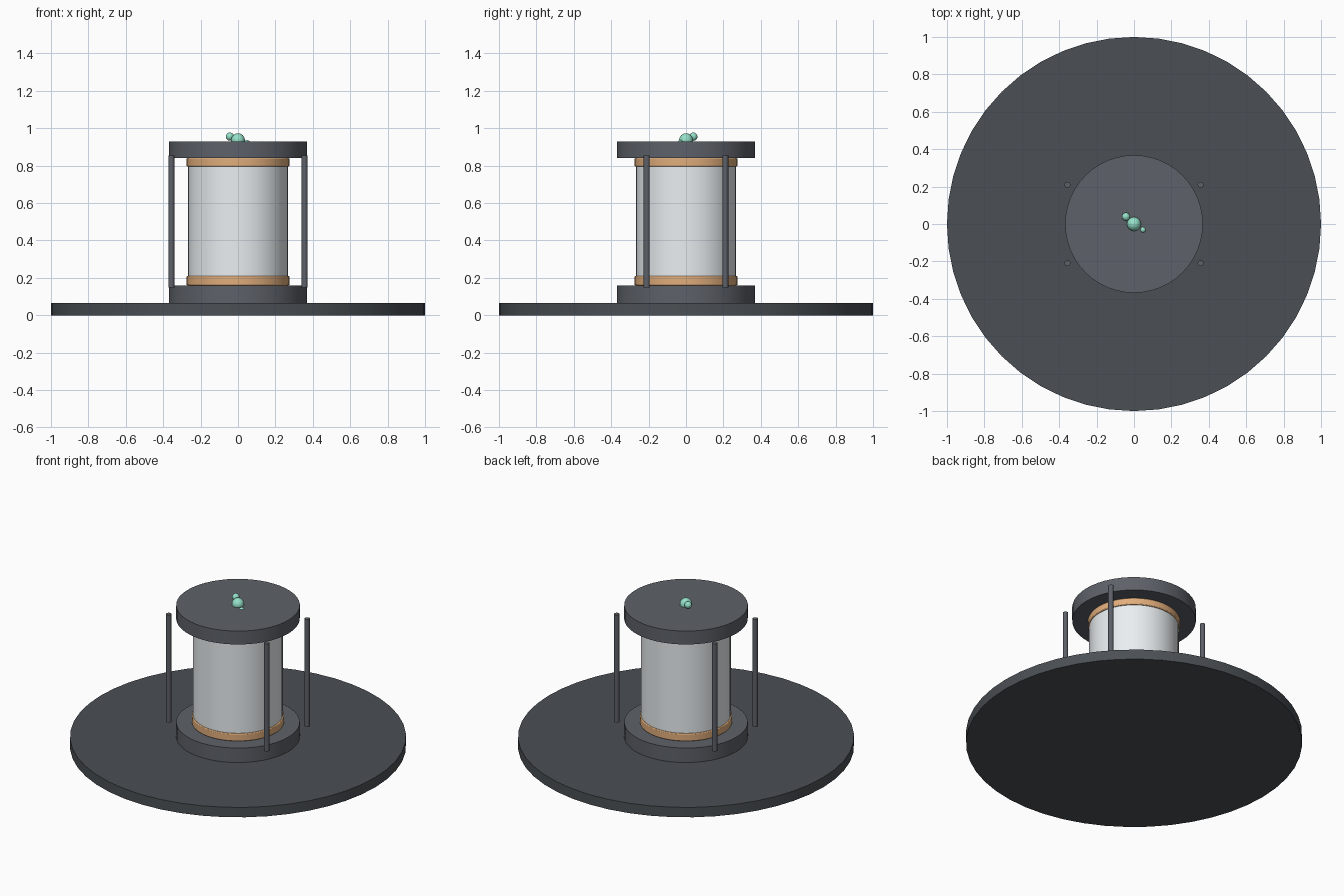
import bpy
from math import radians

if "Cube" in bpy.data.objects:
    bpy.data.objects.remove(bpy.data.objects["Cube"])


def material(name, rgb):
    m = bpy.data.materials.new(name)
    m.diffuse_color = (*rgb, 1)
    m.use_nodes = True
    m.node_tree.nodes["Principled BSDF"].inputs["Base Color"].default_value = m.diffuse_color
    return m


DARK = material("dark_metal", (0.07, 0.08, 0.09))
GREY = material("cap_metal", (0.11, 0.12, 0.14))
COPPER = material("copper", (0.75, 0.42, 0.2))
GLASS = material("pale_glass", (0.82, 0.86, 0.88))
GREEN = material("green_glow", (0.3, 0.75, 0.58))


def finish(name, mat):
    ob = bpy.context.object
    ob.name = name
    ob.data.materials.append(mat)
    bpy.ops.object.shade_smooth_by_angle(angle=radians(40))
    return ob


def drum(name, radius, z0, z1, mat, sides=48, x=0, y=0):
    bpy.ops.mesh.primitive_cylinder_add(vertices=sides, radius=radius, depth=z1 - z0,
                                        location=(x, y, (z0 + z1) / 2))
    return finish(name, mat)


def ball(name, radius, loc, mat):
    bpy.ops.mesh.primitive_uv_sphere_add(segments=24, ring_count=12, radius=radius, location=loc)
    return finish(name, mat)


# Wide floor disc and the two end caps
drum("base_disc", 1.0, 0, 0.065, DARK)
drum("lower_cap", 0.368, 0.065, 0.16, GREY)
drum("upper_cap", 0.368, 0.84, 0.928, GREY)

# Glass chamber with a copper collar at each end
drum("glass_chamber", 0.267, 0.16, 0.84, GLASS)
for name, z0, z1 in (("lower_collar", 0.16, 0.21), ("upper_collar", 0.795, 0.84)):
    collar = drum(name, 0.275, z0, z1, COPPER)
    bevel = collar.modifiers.new("soft_edge", 'BEVEL')
    bevel.width = 0.005
    bevel.segments = 2
    bevel.limit_method = 'ANGLE'

# Four free-standing rods around the chamber
for side, x in (("left", -0.356), ("right", 0.356)):
    for end, y in (("front", -0.21), ("back", 0.21)):
        drum(f"{end}_{side}_rod", 0.016, 0.148, 0.855, GREY, 16, x, y)

# Cluster of green beads on the upper cap
ball("large_bead", 0.037, (0, 0, 0.936), GREEN)
ball("medium_bead", 0.022, (-0.043, 0.039, 0.955), GREEN)
ball("small_bead", 0.016, (0.048, -0.031, 0.921), GREEN)
